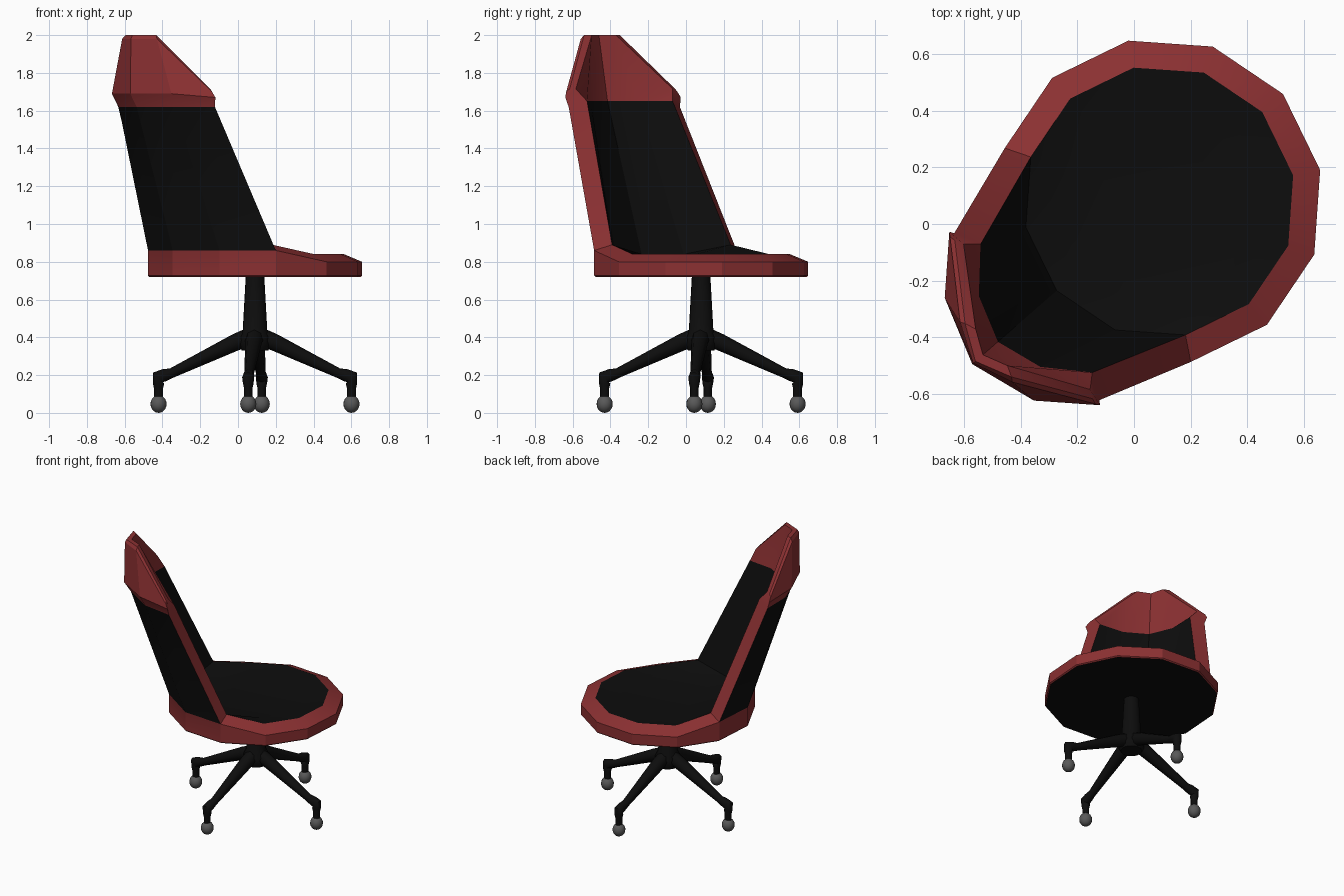
import bpy, bmesh
from math import sin, cos, radians, pi
from mathutils import Matrix, Vector

if "Cube" in bpy.data.objects:
    bpy.data.objects.remove(bpy.data.objects["Cube"])

# whole chair is turned 41 degrees and stands a little off centre
PLACE = Matrix.Translation((0.09, 0.08, 0)) @ Matrix.Rotation(radians(41), 4, 'Z')


def material(name, rgb):
    m = bpy.data.materials.new(name)
    m.diffuse_color = (*rgb, 1)
    m.use_nodes = True
    m.node_tree.nodes["Principled BSDF"].inputs["Base Color"].default_value = m.diffuse_color
    return m


RED = material("red_trim", (0.26, 0.03, 0.032))
BLACK = material("black_fabric", (0.004, 0.004, 0.004))
GREY = material("caster_grey", (0.1, 0.1, 0.1))


def finish(bm, name, mats, angle):
    bmesh.ops.remove_doubles(bm, verts=bm.verts, dist=0.0005)
    bmesh.ops.recalc_face_normals(bm, faces=bm.faces)
    bm.transform(PLACE)
    me = bpy.data.meshes.new(name)
    bm.to_mesh(me)
    bm.free()
    for m in mats:
        me.materials.append(m)
    ob = bpy.data.objects.new(name, me)
    bpy.context.collection.objects.link(ob)
    bpy.ops.object.select_all(action='DESELECT')
    ob.select_set(True)
    bpy.context.view_layer.objects.active = ob
    bpy.ops.object.shade_smooth_by_angle(angle=radians(angle))
    return ob


def strip(bm, a, b, mat, closed=False):
    """Quads between two rows of vertices."""
    n = len(a)
    for i in range(n if closed else n - 1):
        j = (i + 1) % n
        bm.faces.new((a[i], a[j], b[j], b[i])).material_index = mat


def ring(bm, r, heights):
    return [bm.verts.new((r * cos(radians(30 * i)), r * sin(radians(30 * i)), z))
            for i, z in enumerate(heights)]


def row(bm, mid, side, end):
    """Five mirrored backrest vertices: end, side, middle, side, end."""
    flip = lambda p: (p[0], -p[1], p[2])
    return [bm.verts.new(p) for p in (end, side, mid, flip(side), flip(end))]


# --- seat and backrest shell: twelve-sided bucket, raised over five columns
bm = bmesh.new()
back = range(4, 9)
under = ring(bm, 0.570, [0.72] * 12)
low = ring(bm, 0.577, [0.727] * 12)
edge = ring(bm, 0.577, [0.86 if i in back else 0.80 for i in range(12)])
lip = ring(bm, 0.48, [0.89 if i in (4, 8) else 0.84 for i in range(12)])
pan = ring(bm, 0.36, [0.828] * 12)
bm.faces.new(under).material_index = 1
strip(bm, under, low, 0, True)
strip(bm, low, edge, 0, True)
front = [i % 12 for i in range(8, 17)]
strip(bm, [edge[i] for i in front], [lip[i] for i in front], 0)
strip(bm, lip, pan, 1, True)
bm.faces.new(pan).material_index = 1

# backrest and headrest rows
out_lo, in_lo = [edge[i] for i in back], [lip[i] for i in back]
out_hi = row(bm, (-0.83, 0, 1.62), (-0.76, 0.225, 1.62), (-0.62, 0.39, 1.62))
in_hi = row(bm, (-0.755, 0, 1.65), (-0.70, 0.165, 1.65), (-0.575, 0.30, 1.65))
bulge = row(bm, (-0.875, 0, 1.69), (-0.795, 0.24, 1.69), (-0.63, 0.405, 1.67))
crown = row(bm, (-0.87, 0, 1.98), (-0.81, 0.14, 1.98), (-0.64, 0.39, 1.70))
top_out = row(bm, (-0.86, 0, 2.0), (-0.80, 0.125, 2.0), (-0.635, 0.37, 1.715))
top_in = row(bm, (-0.825, 0, 2.0), (-0.785, 0.085, 2.0), (-0.62, 0.34, 1.715))
for a, b, m in ((out_lo, out_hi, 1), (out_hi, bulge, 0), (bulge, crown, 0),
                (crown, top_out, 0), (top_out, top_in, 0), (top_in, in_hi, 0),
                (in_hi, in_lo, 1)):
    strip(bm, a, b, m)
for k in (0, 4):
    bm.faces.new((out_lo[k], out_hi[k], in_hi[k], in_lo[k]))
    bm.faces.new((out_hi[k], bulge[k], top_in[k], in_hi[k]))
    bm.faces.new((bulge[k], crown[k], top_out[k], top_in[k]))
finish(bm, "seat_shell", (RED, BLACK), 25)


def loft(bm, rings):
    rows = [[bm.verts.new(p) for p in r] for r in rings]
    for a, b in zip(rows, rows[1:]):
        strip(bm, a, b, 0, True)
    bm.faces.new(rows[0])
    bm.faces.new(rows[-1])


# --- centre column and hub
bm = bmesh.new()
N = 16
profile = ((0.049, 0.725), (0.065, 0.44), (0.085, 0.40), (0.085, 0.36), (0.07, 0.33))
loft(bm, [[(r * cos(2 * pi * i / N), r * sin(2 * pi * i / N), z) for i in range(N)]
          for r, z in profile])
finish(bm, "column", (BLACK,), 40)

# --- four legs: reach, height, half width, half depth, tilt of the section
path = ((0.03, 0.395, 0.05, 0.055, 65), (0.10, 0.375, 0.045, 0.045, 65),
        (0.44, 0.212, 0.026, 0.026, 65), (0.48, 0.200, 0.030, 0.033, 70),
        (0.515, 0.188, 0.032, 0.036, 45), (0.512, 0.155, 0.028, 0.030, 0),
        (0.512, 0.13, 0.022, 0.024, 0), (0.512, 0.07, 0.022, 0.024, 0))
for k in range(4):
    turn = Matrix.Rotation(radians(45 + 90 * k), 4, 'Z')
    bm = bmesh.new()
    rings = []
    for x, z, w, d, t in path:
        u = Vector((cos(radians(t)), 0, sin(radians(t))))
        rings.append([turn @ (Vector((x, 0, z)) + u * d * cos(a) + Vector((0, w * sin(a), 0)))
                      for a in [2 * pi * i / 8 for i in range(8)]])
    loft(bm, rings)
    finish(bm, f"leg_{k + 1}", (BLACK,), 50)

    # caster ball
    bm = bmesh.new()
    bmesh.ops.create_uvsphere(bm, u_segments=16, v_segments=10, radius=0.045,
                              matrix=turn @ Matrix.Translation((0.512, 0, 0.047))
                              @ Matrix.Diagonal((0.95, 0.95, 1.044, 1)))
    finish(bm, f"caster_{k + 1}", (GREY,), 60)
